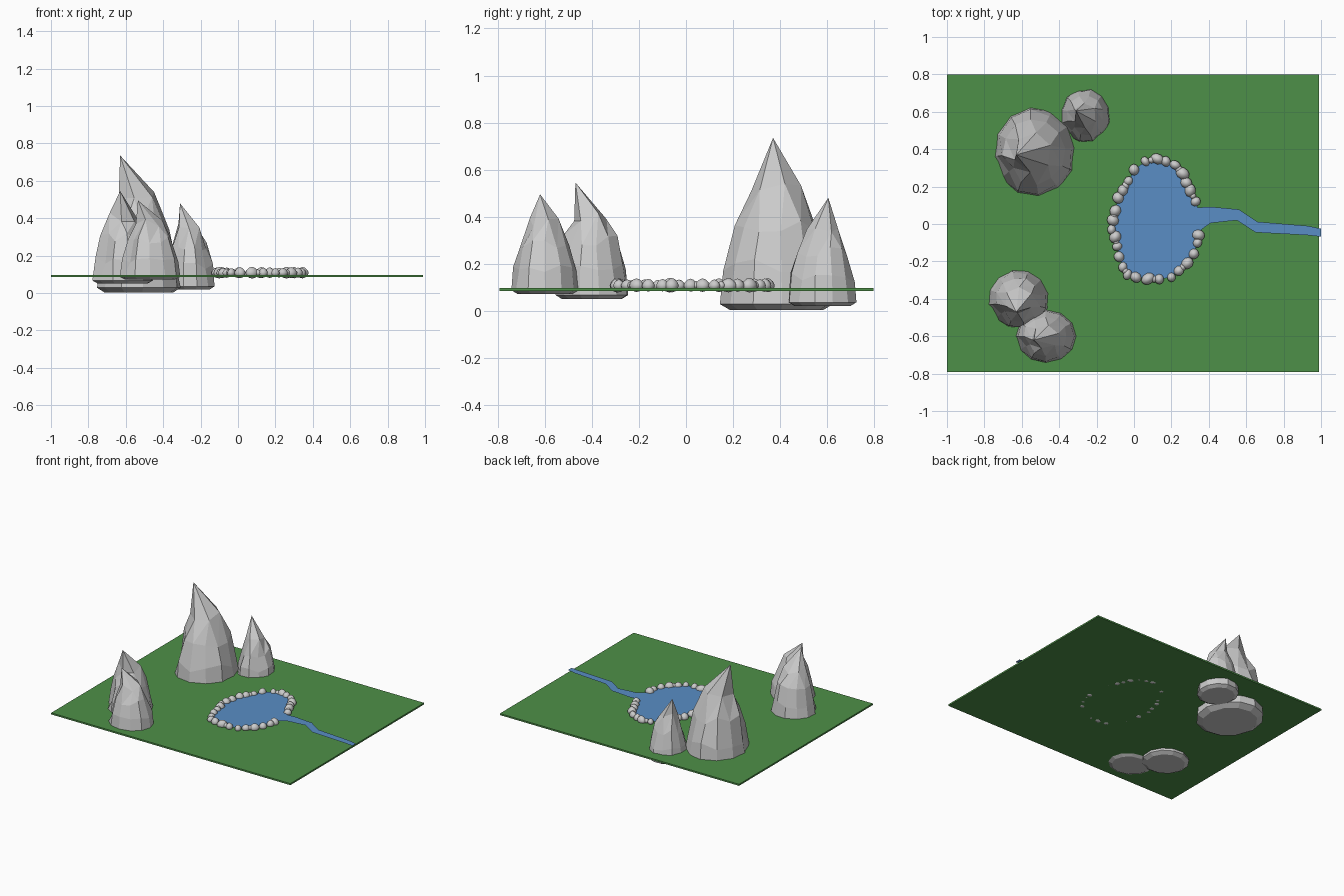
import bpy, bmesh, math, random
from mathutils import Vector

if "Cube" in bpy.data.objects:
    bpy.data.objects.remove(bpy.data.objects["Cube"])

random.seed(4)
GROUND_TOP, WATER_Z = 0.097, 0.107


def material(name, colour):
    m = bpy.data.materials.new(name)
    m.diffuse_color = (*colour, 1)
    m.use_nodes = True
    m.node_tree.nodes["Principled BSDF"].inputs["Base Color"].default_value = m.diffuse_color
    return m


def mesh_object(name, verts, faces, mat=None):
    me = bpy.data.meshes.new(name)
    me.from_pydata(verts, [], faces)
    ob = bpy.data.objects.new(name, me)
    bpy.context.collection.objects.link(ob)
    if mat:
        me.materials.append(mat)
    return ob


def mountain(name, centre, radii, z0, z1, tip, turn):
    """Faceted peak: 12-sided rings, a 6-sided shoulder and an off-centre tip."""
    cx, cy = centre
    n, h = 12, z1 - z0
    rings = [(0.0, 0.82, n), (0.035, 1.0, n), (0.26, 0.93, n),
             (0.5, 0.74, n), (0.72, 0.46, 6)]
    bm = bmesh.new()
    loops = []
    for k, (f, r, count) in enumerate(rings):
        loop = []
        for i in range(count):
            a = turn + math.tau * (i + (0.25 if count < n else 0)) / count
            jitter = random.uniform(0.93, 1.03) if k > 1 else 1.0
            if k in (2, 3) and i == 7:          # crease down one side
                jitter = 0.8
            dz = random.uniform(-0.05, 0.05) if k > 1 else 0
            shift = 0.12 * f
            loop.append(bm.verts.new((
                cx + (tip[0] - cx) * shift + radii[0] * r * jitter * math.cos(a),
                cy + (tip[1] - cy) * shift + radii[1] * r * jitter * math.sin(a),
                z0 + h * (f + dz))))
        loops.append(loop)
    bm.faces.new(loops[0][::-1])
    for lo, up in zip(loops[:3], loops[1:4]):
        for i in range(n):
            j = (i + 1) % n
            bm.faces.new((lo[i], lo[j], up[j], up[i]))
    lo, up = loops[3], loops[4]
    for i in range(6):
        j = (i + 1) % 6
        a, b, c = lo[2 * i], lo[2 * i + 1], lo[(2 * i + 2) % n]
        bm.faces.new((a, b, up[i]))
        bm.faces.new((b, up[j], up[i]))
        bm.faces.new((b, c, up[j]))
    top = bm.verts.new((*tip, z1))
    for i in range(6):
        bm.faces.new((up[i], up[(i + 1) % 6], top))
    bmesh.ops.recalc_face_normals(bm, faces=bm.faces)
    ob = mesh_object(name, [], [])
    bm.to_mesh(ob.data)
    bm.free()


grass = material("grass", (0.076, 0.28, 0.065))
water = material("water", (0.10, 0.27, 0.56))

# Ground slab
bpy.ops.mesh.primitive_cube_add(size=1, location=(-0.005, 0.003, 0.091))
ground = bpy.context.object
ground.name = "ground"
ground.scale = (1.99, 1.59, 0.012)
ground.data.materials.append(grass)

# Mountains
mountain("mountain_large", (-0.53, 0.385), (0.225, 0.242), 0.003, 0.735, (-0.63, 0.37), 0.1)
mountain("mountain_back", (-0.26, 0.58), (0.138, 0.148), 0.02, 0.48, (-0.31, 0.605), 0.3)
mountain("mountain_left", (-0.617, -0.40), (0.165, 0.158), 0.05, 0.545, (-0.63, -0.47), 0.2)
mountain("mountain_front", (-0.47, -0.60), (0.162, 0.142), 0.072, 0.495, (-0.535, -0.62), 0.0)

# Shoreline, from the river mouth counter-clockwise
shore = [(0.33, 0.12), (0.30, 0.18), (0.28, 0.22), (0.26, 0.27), (0.22, 0.315),
         (0.17, 0.335), (0.125, 0.348), (0.06, 0.335), (0.0, 0.29), (-0.03, 0.23),
         (-0.06, 0.18), (-0.085, 0.14), (-0.10, 0.07), (-0.113, 0.02),
         (-0.12, -0.03), (-0.10, -0.07), (-0.09, -0.12), (-0.08, -0.175),
         (-0.06, -0.23), (-0.035, -0.27), (0.01, -0.285), (0.075, -0.293),
         (0.135, -0.295), (0.20, -0.285), (0.24, -0.25), (0.285, -0.21),
         (0.32, -0.16), (0.34, -0.10), (0.345, -0.06)]

# Lake and river sheet
river_low = [(0.36, -0.03), (0.41, 0.005), (0.55, 0.02), (0.65, -0.045), (0.93, -0.06), (1.0, -0.068)]
river_high = [(1.0, -0.025), (0.93, -0.01), (0.66, 0.012), (0.56, 0.078), (0.41, 0.092), (0.34, 0.088)]
outline = shore + river_low + river_high
mesh_object("lake_and_river", [(x, y, WATER_Z) for x, y in outline],
            [list(range(len(outline)))], water)


# Shore stones: egg shaped, with smaller ones filling the gaps
def stone(name, x, y, size):
    bm = bmesh.new()
    bmesh.ops.create_icosphere(bm, subdivisions=2, radius=1)
    rx, ry = size * random.uniform(0.85, 1.05), size * random.uniform(0.95, 1.2)
    turn = random.uniform(0, math.pi)
    for v in bm.verts:
        p = v.co.copy()
        taper = 1 - 0.25 * max(p.z, 0)
        px, py = p.x * rx * taper, p.y * ry * taper
        v.co = Vector((x + px * math.cos(turn) - py * math.sin(turn),
                       y + px * math.sin(turn) + py * math.cos(turn),
                       GROUND_TOP + 0.012 + p.z * size * 0.95))
    for f in bm.faces:
        f.smooth = True
    ob = mesh_object(name, [], [])
    bm.to_mesh(ob.data)
    bm.free()


for i, (x, y) in enumerate(shore):
    stone(f"shore_stone_{i + 1}", x, y, random.uniform(0.022, 0.034))
    if i % 3 == 0 and i + 1 < len(shore):
        nx, ny = shore[i + 1]
        stone(f"small_stone_{i + 1}", (x + nx) / 2, (y + ny) / 2, 0.018)
